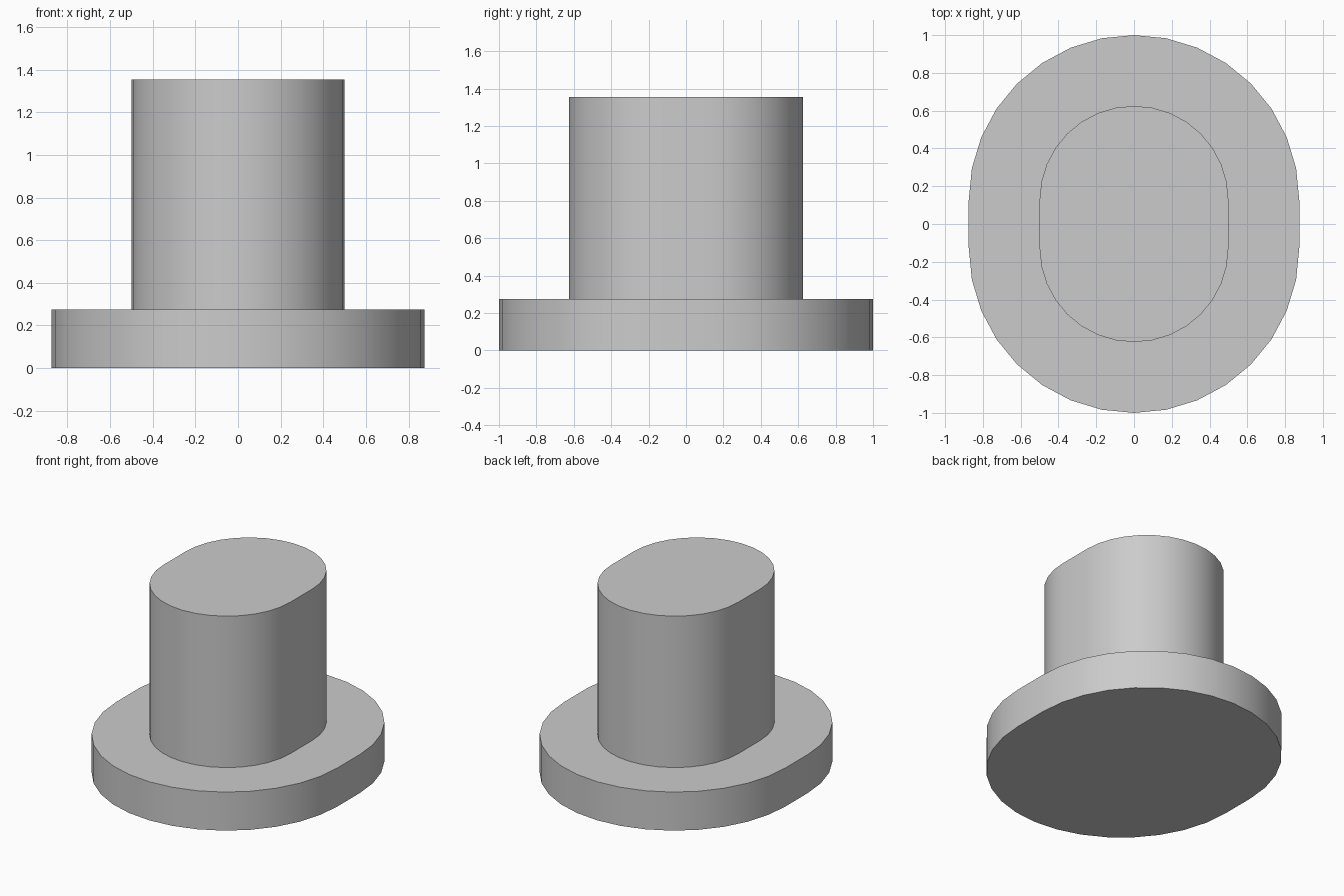
import bpy
import bmesh
from math import pi, cos, sin

cube = bpy.data.objects.get("Cube")
if cube:
    bpy.data.objects.remove(cube, do_unlink=True)

# Single plain material
grey = bpy.data.materials.new("plain grey")
grey.use_nodes = True
colour = (0.6, 0.6, 0.6, 1)
grey.diffuse_color = colour
grey.node_tree.nodes["Principled BSDF"].inputs["Base Color"].default_value = colour

HALF_STRAIGHT = 0.125
BASE_TOP = 0.275
POST_TOP = 1.355
STEPS = 16


def slot_outline(radius):
    """Two half circles joined by short straight sides along y."""
    points = []
    for side in (1, -1):
        for i in range(STEPS + 1):
            a = pi * i / STEPS
            points.append((side * radius * cos(a),
                           side * (radius * sin(a) + HALF_STRAIGHT)))
    return points


# One closed solid: wide flange with a narrower post rising from it
bm = bmesh.new()
rings = [[bm.verts.new((x, y, z)) for x, y in slot_outline(r)]
         for r, z in ((0.875, 0), (0.875, BASE_TOP), (0.5, BASE_TOP), (0.5, POST_TOP))]
for low, high in zip(rings, rings[1:]):
    for i in range(len(low)):
        j = (i + 1) % len(low)
        bm.faces.new((low[i], low[j], high[j], high[i]))
bm.faces.new(rings[0][::-1])
bm.faces.new(rings[-1])
bmesh.ops.recalc_face_normals(bm, faces=bm.faces)

mesh = bpy.data.meshes.new("flanged_post")
bm.to_mesh(mesh)
bm.free()
mesh.materials.append(grey)
post = bpy.data.objects.new("flanged_post", mesh)
bpy.context.collection.objects.link(post)

# Smooth round walls with crisp rims
bpy.ops.object.select_all(action="DESELECT")
post.select_set(True)
bpy.context.view_layer.objects.active = post
bpy.ops.object.shade_smooth_by_angle(angle=pi / 6)
